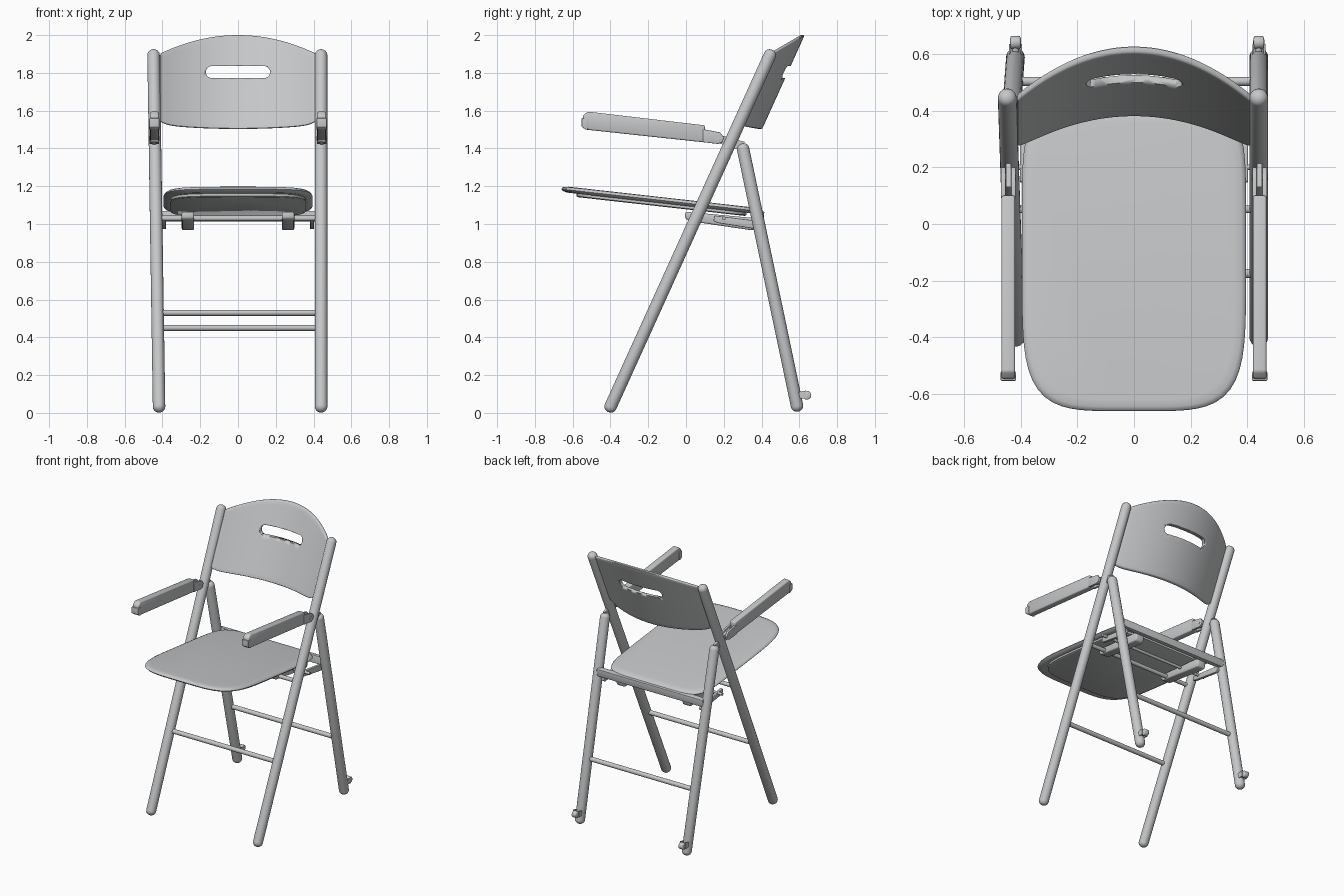
import bpy, bmesh, math
from mathutils import Vector

if "Cube" in bpy.data.objects:
    bpy.data.objects.remove(bpy.data.objects["Cube"])

grey = bpy.data.materials.new("light grey")
grey.diffuse_color = (0.56, 0.57, 0.58, 1)
grey.use_nodes = True
grey.node_tree.nodes["Principled BSDF"].inputs["Base Color"].default_value = grey.diffuse_color


def finish(name, bm, bevel=0.0, angle=40):
    bmesh.ops.recalc_face_normals(bm, faces=bm.faces[:])
    me = bpy.data.meshes.new(name)
    bm.to_mesh(me)
    bm.free()
    me.materials.append(grey)
    ob = bpy.data.objects.new(name, me)
    bpy.context.collection.objects.link(ob)
    bpy.ops.object.select_all(action='DESELECT')
    ob.select_set(True)
    bpy.context.view_layer.objects.active = ob
    if bevel:
        m = ob.modifiers.new("round", 'BEVEL')
        m.width, m.segments, m.limit_method = bevel, 3, 'ANGLE'
        bpy.ops.object.modifier_apply(modifier=m.name)
    bpy.ops.object.shade_smooth_by_angle(angle=math.radians(angle))
    return ob


def loft(bm, rings):
    """Skin a list of closed rings of points and cap both ends."""
    vs = [[bm.verts.new(p) for p in r] for r in rings]
    n = len(vs[0])
    for a, b in zip(vs, vs[1:]):
        for i in range(n):
            bm.faces.new((a[i], a[(i + 1) % n], b[(i + 1) % n], b[i]))
    bm.faces.new(vs[0])
    bm.faces.new(vs[-1])


def tube(name, a, b, r, dome=0.0, n=24):
    """Rod from a to b; dome is the length of the rounded ends."""
    a, b = Vector(a), Vector(b)
    d = (b - a).normalized()
    u = d.orthogonal().normalized()
    w = d.cross(u)
    st = [(a, r), (b, r)]
    if dome:
        arc = [math.radians(t) for t in (82, 60, 40, 20, 0)]
        st = [(a - d * dome * math.sin(t), r * math.cos(t)) for t in arc]
        st += [(b + d * dome * math.sin(t), r * math.cos(t)) for t in reversed(arc)]
    bm = bmesh.new()
    loft(bm, [[c + (u * math.cos(k * math.tau / n) + w * math.sin(k * math.tau / n)) * q
               for k in range(n)] for c, q in st])
    return finish(name, bm)


def prism(name, yz, x0, x1, bevel=0.0):
    """Side-view profile extruded between two x values."""
    bm = bmesh.new()
    loft(bm, [[(x, y, z) for y, z in yz] for x in (x0, x1)])
    return finish(name, bm, bevel)


def pad(name, sx, sy, layers):
    """Rounded sloping slab; layers are (inset, height below seat top)."""
    rings = []
    for inset, dz in layers:
        ring = []
        for k in range(96):
            t = k * math.tau / 96
            c, s = math.cos(t), math.sin(t)
            e = 7 if s > 0 else 4.5
            rad = (abs(c) ** e + abs(s) ** e) ** (-1 / e)
            x, y = (sx - inset) * c * rad, -0.13 + (sy - inset) * s * rad
            ring.append((x, y, 1.195 - 0.112 * (y + 0.6) + dz))
        rings.append(ring)
    bm = bmesh.new()
    loft(bm, rings)
    return finish(name, bm, angle=50)


def side_x(s, z):
    return 0.44 if s > 0 else -0.418 - 0.0153 * z


# Seat and the thin panel below it
pad("seat", 0.395, 0.53, [(0.03, -0.032), (0.008, -0.026), (0, -0.017), (0.004, -0.009), (0.016, -0.003), (0.04, 0)])
pad("seat_underpanel", 0.36, 0.45, [(0.01, -0.05), (0, -0.045), (0, -0.028)])

for s, tag in ((-1, "left"), (1, "right")):
    # Legs
    tube("front_leg_" + tag, (side_x(s, 0), -0.40, 0.032), (side_x(s, 1.9), 0.445, 1.895), 0.033, 0.03)
    tube("rear_leg_" + tag, (side_x(s, 0), 0.588, 0.036), (side_x(s, 1.4), 0.302, 1.398), 0.033, 0.03)
    # Caster behind the rear foot
    x = side_x(s, 0)
    tube("caster_stem_" + tag, (x, 0.58, 0.085), (x, 0.635, 0.095), 0.012)
    tube("caster_wheel_" + tag, (x - 0.014, 0.640, 0.093), (x + 0.014, 0.640, 0.093), 0.023, 0.006)
    for k in (-1, 1):
        prism("caster_plate_" + tag, [(0.595, 0.075), (0.635, 0.075), (0.635, 0.118), (0.595, 0.11)],
              x + k * 0.02 - 0.003, x + k * 0.02 + 0.003)
    # Armrest
    x = s * 0.443
    prism("armrest_" + tag, [(-0.55, 1.52), (-0.535, 1.5), (0.10, 1.432), (0.10, 1.522),
                             (-0.52, 1.595), (-0.545, 1.575)], x - 0.024, x + 0.024, 0.008)
    prism("armrest_cap_" + tag, [(-0.553, 1.515), (-0.53, 1.499), (-0.52, 1.5), (-0.52, 1.56), (-0.553, 1.56)],
          x - 0.027, x + 0.027, 0.004)
    # Hinge fork, pin and link plate
    for k in (-1, 1):
        prism("armrest_fork_" + tag, [(0.09, 1.433), (0.17, 1.424), (0.195, 1.435), (0.2, 1.46),
                                      (0.18, 1.485), (0.09, 1.502)], x + k * 0.018 - 0.008, x + k * 0.018 + 0.008, 0.003)
    tube("armrest_pin_" + tag, (x - 0.027, 0.165, 1.455), (x + 0.027, 0.165, 1.455), 0.012)
    prism("hinge_link_" + tag, [(0.13, 1.485), (0.31, 1.435), (0.30, 1.39), (0.24, 1.405), (0.14, 1.44)],
          x - 0.009, x + 0.009)
    # Runner under the seat
    x = s * 0.265
    prism("seat_runner_" + tag, [(-0.005, 1.065), (-0.005, 1.03), (0.02, 1.015), (0.34, 0.968), (0.37, 0.968),
                                 (0.38, 0.99), (0.38, 1.03)], x - 0.033, x + 0.033, 0.01)
    # Slim side rail linking the legs
    x = s * 0.392
    prism("side_rail_" + tag, [(0.15, 1.045), (0.145, 1.015), (0.17, 1.005), (0.38, 0.972), (0.40, 0.985), (0.39, 1.015)],
          x - 0.01, x + 0.01, 0.004)

# Rungs and cross bars
for name, y, z, r in (("front_rung", -0.174, 0.53, 0.016), ("rear_rung", 0.503, 0.45, 0.016),
                      ("seat_front_rod", 0.052, 1.03, 0.014), ("seat_middle_rod", 0.20, 1.03, 0.01)):
    tube(name, (side_x(-1, z), y, z), (0.44, y, z), r)
prism("seat_rear_bar", [(0.375, 1.015), (0.41, 1.012), (0.415, 1.065), (0.38, 1.07)], -0.425, 0.43, 0.004)

# Backrest: bowed panel that leans with the front legs
bm = bmesh.new()
NX, NZ = 40, 16
rows = []
for side in (-0.013, 0.013):
    grid = []
    for i in range(NX + 1):
        u = -1 + 2 * i / NX
        x = 0.412 * u
        top = 2.0 - 0.098 * u * u
        low = 1.503 + 0.02 * u * u + 0.02 * abs(u) ** 12
        col = []
        for j in range(NZ + 1):
            z = low + (top - low) * j / NZ
            col.append(bm.verts.new((x, 0.445 + 0.452 * (z - 1.9) + 0.125 * (1 - u * u) + side, z)))
        grid.append(col)
    for i in range(NX):
        for j in range(NZ):
            bm.faces.new((grid[i][j], grid[i + 1][j], grid[i + 1][j + 1], grid[i][j + 1]))
    rim = ([grid[i][0] for i in range(NX)] + [grid[NX][j] for j in range(NZ)] +
           [grid[i][NZ] for i in range(NX, 0, -1)] + [grid[0][j] for j in range(NZ, 0, -1)])
    rows.append(rim)
for k in range(len(rows[0])):
    n = (k + 1) % len(rows[0])
    bm.faces.new((rows[0][k], rows[0][n], rows[1][n], rows[1][k]))
back = finish("backrest", bm, 0.008)

# Hand slot cut through the backrest
bm = bmesh.new()
slot = []
for k in range(26):
    t = -math.pi / 2 + math.pi * (k % 13) / 12 + (math.pi if k > 12 else 0)
    slot.append(((0.138 if k < 13 else -0.138) + 0.032 * math.cos(t), 1.804 + 0.032 * math.sin(t)))
loft(bm, [[(x, y, z) for x, z in slot] for y in (0.2, 0.9)])
cutter = finish("slot_cutter", bm)
cutter.hide_render = True
m = back.modifiers.new("slot", 'BOOLEAN')
m.operation, m.solver, m.object = 'DIFFERENCE', 'EXACT', cutter
bpy.context.view_layer.objects.active = back
bpy.ops.object.modifier_apply(modifier=m.name)
bpy.data.objects.remove(cutter)
